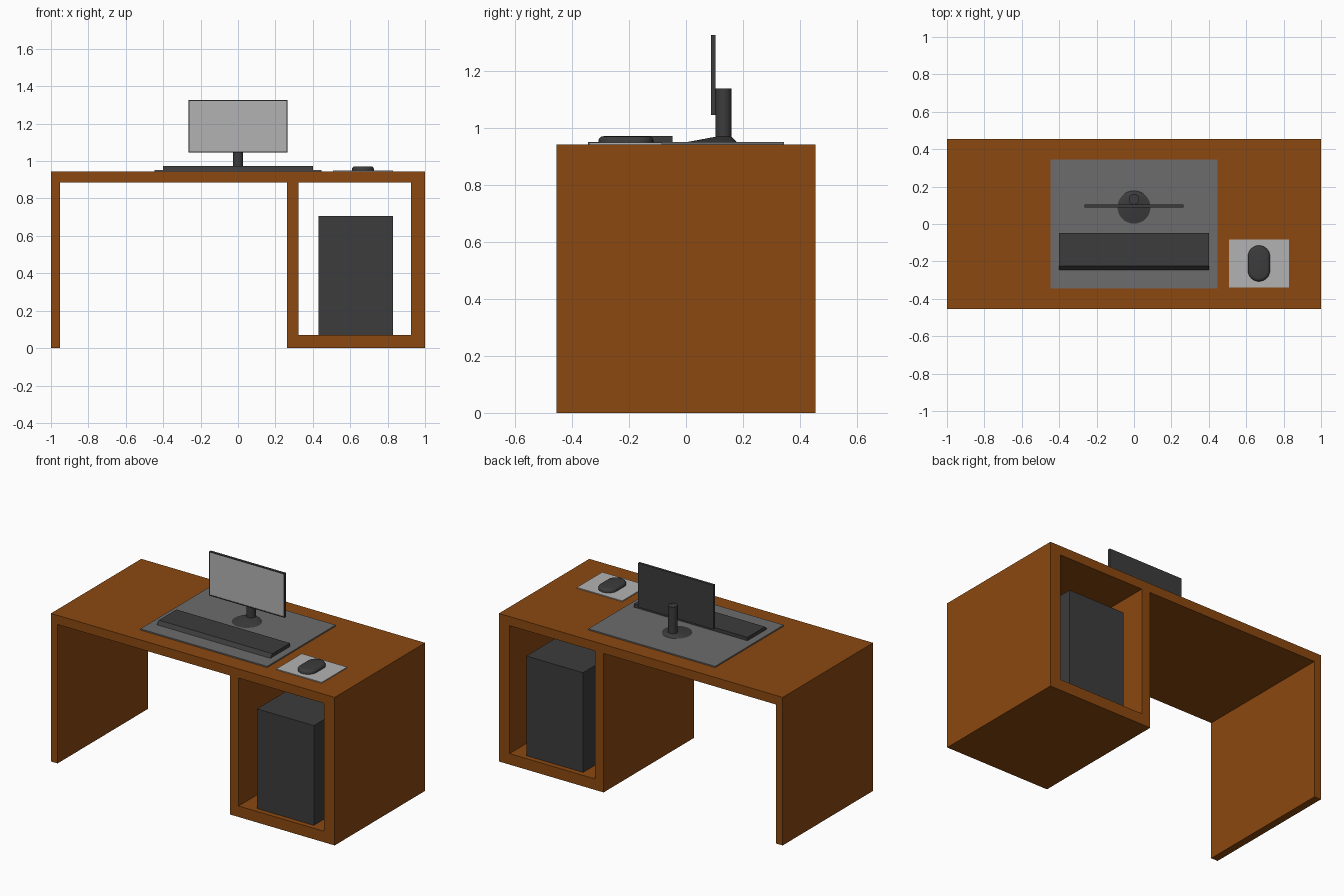
import bpy, bmesh, math

if "Cube" in bpy.data.objects:
    bpy.data.objects.remove(bpy.data.objects["Cube"])


def material(name, r, g, b):
    m = bpy.data.materials.new(name)
    m.diffuse_color = (r, g, b, 1)
    m.use_nodes = True
    m.node_tree.nodes["Principled BSDF"].inputs["Base Color"].default_value = m.diffuse_color
    return m


WOOD = material("wood", 0.26, 0.065, 0.005)
DARK = material("dark_plastic", 0.045, 0.045, 0.045)
MID = material("mid_grey", 0.15, 0.15, 0.15)
LIGHT = material("light_grey", 0.45, 0.45, 0.45)


def finish(bm, name, mat, smooth=False):
    bmesh.ops.recalc_face_normals(bm, faces=bm.faces)
    me = bpy.data.meshes.new(name)
    bm.to_mesh(me)
    bm.free()
    ob = bpy.data.objects.new(name, me)
    bpy.context.collection.objects.link(ob)
    me.materials.append(mat)
    if smooth:
        bpy.ops.object.select_all(action='DESELECT')
        ob.select_set(True)
        bpy.context.view_layer.objects.active = ob
        bpy.ops.object.shade_smooth_by_angle(angle=math.radians(35))
    return ob


def loft(name, rings, mat, smooth=False):
    """Closed skin through matching rings of points."""
    bm = bmesh.new()
    vs = [[bm.verts.new(p) for p in r] for r in rings]
    n = len(vs[0])
    for a, b in zip(vs, vs[1:]):
        for i in range(n):
            j = (i + 1) % n
            bm.faces.new((a[i], a[j], b[j], b[i]))
    bm.faces.new(vs[0][::-1])
    bm.faces.new(vs[-1])
    return finish(bm, name, mat, smooth)


def box(name, x0, x1, y0, y1, z0, z1, mat):
    rings = [[(x0, y0, z), (x1, y0, z), (x1, y1, z), (x0, y1, z)] for z in (z0, z1)]
    return loft(name, rings, mat)


def stadium(cx, cy, r, half, z, n=32):
    """Ring made of two half circles; half = 0 gives a circle."""
    pts = []
    for side, start in ((1, 0), (-1, math.pi)):
        for i in range(n // 2 + 1):
            a = start + math.pi * i / (n // 2)
            pts.append((cx + r * math.cos(a), cy + side * half + r * math.sin(a), z))
    return pts


def circle(cy, r, z, n=32):
    return [(r * math.cos(2 * math.pi * i / n), cy + r * math.sin(2 * math.pi * i / n), z)
            for i in range(n)]


# desk frame: front outline with the cabinet opening, extruded in depth
TOP = 0.943
outline = [(-1, 0), (-0.953, 0), (-0.953, 0.885), (0.262, 0.885), (0.262, 0),
           (1, 0), (1, TOP), (-1, TOP)]
opening = [(0.323, 0.07), (0.925, 0.07), (0.925, 0.885), (0.323, 0.885)]
curve = bpy.data.curves.new("desk_outline", 'CURVE')
curve.dimensions = '2D'
curve.fill_mode = 'BOTH'
curve.extrude = 0.455
for pts in (outline, opening):
    s = curve.splines.new('POLY')
    s.points.add(len(pts) - 1)
    for p, (x, z) in zip(s.points, pts):
        p.co = (x, z, 0, 1)
    s.use_cyclic_u = True
helper = bpy.data.objects.new("desk_outline", curve)
bpy.context.collection.objects.link(helper)
bm = bmesh.new()
bm.from_mesh(helper.to_mesh())
helper.to_mesh_clear()
bpy.data.objects.remove(helper)
for v in bm.verts:
    v.co = (v.co.x, -v.co.z, v.co.y)
bmesh.ops.remove_doubles(bm, verts=bm.verts, dist=1e-4)
for f in bm.faces:
    f.smooth = False
finish(bm, "desk_frame", WOOD)

# computer case
box("computer_case", 0.43, 0.83, -0.422, 0.422, 0.07, 0.705, DARK)

# mats
MAT_TOP = 0.951
box("desk_mat", -0.447, 0.447, -0.345, 0.345, TOP, MAT_TOP, MID)
box("mouse_pad", 0.508, 0.828, -0.34, -0.084, TOP, 0.949, LIGHT)

# keyboard with sloped front edge
profile = [(-0.245, MAT_TOP), (-0.048, MAT_TOP), (-0.048, 0.973), (-0.225, 0.973)]
loft("keyboard", [[(x, y, z) for y, z in profile] for x in (-0.4, 0.4)], DARK)

# mouse with rounded top edge
steps = [(0, 0.949), (0, 0.959), (0.003, 0.965), (0.009, 0.970), (0.018, 0.972)]
loft("mouse", [stadium(0.668, -0.211, 0.059 - d, 0.037, z) for d, z in steps], DARK, True)

# monitor stand: sloped round base and pole
loft("stand_base", [circle(0.09, 0.088, MAT_TOP), circle(0.132, 0.028, 0.970)], DARK, True)
loft("stand_pole", [circle(0.132, 0.028, 0.970), circle(0.132, 0.028, 1.139)], DARK, True)

# monitor with recessed light screen
monitor = box("monitor", -0.265, 0.265, 0.088, 0.104, 1.046, 1.327, DARK)
monitor.data.materials.append(LIGHT)
bm = bmesh.new()
bm.from_mesh(monitor.data)
bm.normal_update()
front = min(bm.faces, key=lambda f: f.calc_center_median().y)
bmesh.ops.inset_region(bm, faces=[front], thickness=0.008, depth=0)
bmesh.ops.inset_region(bm, faces=[front], thickness=0.0005, depth=-0.002)
front.material_index = 1
bm.to_mesh(monitor.data)
bm.free()
